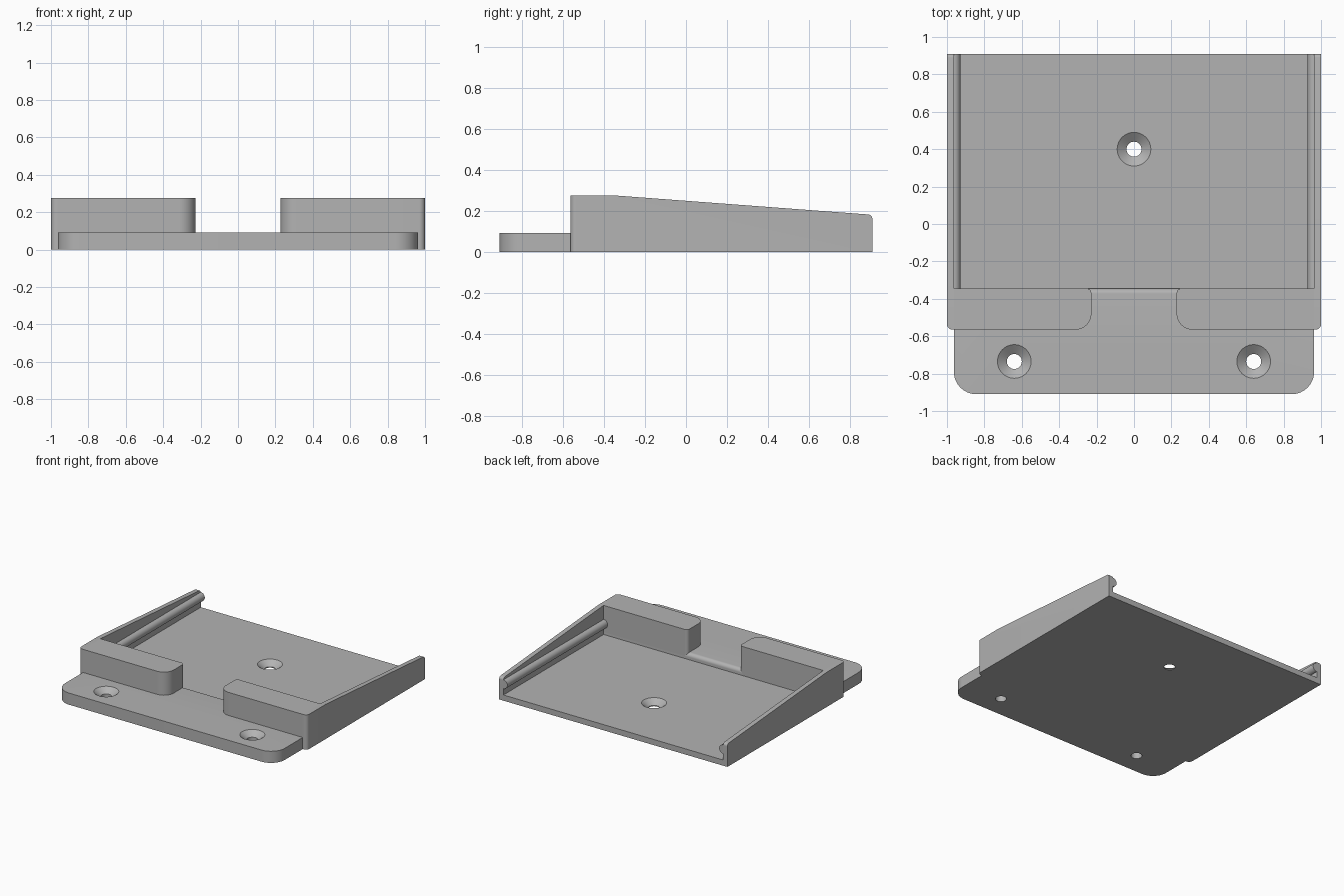
import bpy, bmesh, math
from mathutils import Vector

cube = bpy.data.objects.get("Cube")
if cube:
    bpy.data.objects.remove(cube, do_unlink=True)

grey = bpy.data.materials.new("plain grey")
grey.use_nodes = True
grey.diffuse_color = (0.45, 0.45, 0.45, 1)
grey.node_tree.nodes["Principled BSDF"].inputs["Base Color"].default_value = (0.45, 0.45, 0.45, 1)

BACK, POCKET, STEP, FRONT = 0.91, -0.345, -0.565, -0.91
INNER, FLOOR, FLANGE, TOP = 0.963, 0.045, 0.092, 0.275


def rounded(corners, steps=10):
    """Outline from (u, v, radius) corners, with right-angle-like corners rounded."""
    out = []
    for i, (u, v, r) in enumerate(corners):
        p = Vector((u, v))
        if r == 0:
            out.append(p)
            continue
        a = (Vector(corners[i - 1][:2]) - p).normalized()
        b = (Vector(corners[(i + 1) % len(corners)][:2]) - p).normalized()
        half = a.angle(b) / 2
        centre = p + (a + b).normalized() * r / math.sin(half)
        start = p + a * r / math.tan(half) - centre
        end = p + b * r / math.tan(half) - centre
        for k in range(steps + 1):
            out.append(centre + start.lerp(end, k / steps).normalized() * r)
    return out


def prism(name, outline, axis, lo, hi, bevel_rule=None, radius=0):
    """Extrude an outline along an axis; optionally round the edges a rule picks."""
    place = {"x": lambda u, v, w: (w, u, v),
             "y": lambda u, v, w: (u, w, v),
             "z": lambda u, v, w: (u, v, w)}[axis]
    bm = bmesh.new()
    rings = [[bm.verts.new(place(p[0], p[1], w)) for p in outline] for w in (lo, hi)]
    n = len(outline)
    bm.faces.new(rings[0])
    bm.faces.new(rings[1])
    for i in range(n):
        j = (i + 1) % n
        bm.faces.new((rings[0][i], rings[0][j], rings[1][j], rings[1][i]))
    bmesh.ops.recalc_face_normals(bm, faces=bm.faces)
    if bevel_rule:
        edges = [e for e in bm.edges if all(bevel_rule(v.co) for v in e.verts)]
        bmesh.ops.bevel(bm, geom=edges, offset=radius, segments=8, profile=0.5, affect="EDGES")
    mesh = bpy.data.meshes.new(name)
    bm.to_mesh(mesh)
    bm.free()
    mesh.materials.append(grey)
    obj = bpy.data.objects.new(name, mesh)
    bpy.context.collection.objects.link(obj)
    return obj


def activate(obj):
    bpy.ops.object.select_all(action="DESELECT")
    obj.select_set(True)
    bpy.context.view_layer.objects.active = obj


def countersink(obj, x, y, top):
    """Cut a screw hole with a conical seat."""
    bm = bmesh.new()
    rings = []
    for r, z in ((0.04, -0.1), (0.04, top - 0.038), (0.09, top), (0.09, top + 0.1)):
        rings.append([bm.verts.new((x + r * math.cos(k * math.tau / 48),
                                    y + r * math.sin(k * math.tau / 48), z)) for k in range(48)])
    for low, high in zip(rings, rings[1:]):
        for k in range(48):
            j = (k + 1) % 48
            bm.faces.new((low[k], low[j], high[j], high[k]))
    bm.faces.new(rings[0])
    bm.faces.new(rings[-1])
    bmesh.ops.recalc_face_normals(bm, faces=bm.faces)
    mesh = bpy.data.meshes.new("hole_cutter")
    bm.to_mesh(mesh)
    bm.free()
    mesh.materials.append(grey)
    cutter = bpy.data.objects.new("hole_cutter", mesh)
    cutter.hide_render = True
    bpy.context.collection.objects.link(cutter)
    mod = obj.modifiers.new("hole", "BOOLEAN")
    mod.operation = "DIFFERENCE"
    mod.solver = "EXACT"
    mod.object = cutter
    activate(obj)
    bpy.ops.object.modifier_apply(modifier=mod.name)
    bpy.data.objects.remove(cutter, do_unlink=True)


# Tray floor with its central screw hole
floor = prism("tray_floor", [(-INNER, POCKET), (INNER, POCKET), (INNER, BACK), (-INNER, BACK)],
              "z", 0, FLOOR)
countersink(floor, 0, 0.4, FLOOR)
parts = [floor]

# Front mounting flange, rounded at the front corners and along the lip to the tray
flange = prism("front_flange",
               rounded([(-INNER, FRONT, 0.12), (INNER, FRONT, 0.12),
                        (INNER, POCKET, 0), (-INNER, POCKET, 0)]),
               "z", 0, FLANGE,
               lambda co: co.z > FLANGE - 0.001 and co.y > POCKET - 0.001, 0.028)
for x in (-0.64, 0.64):
    countersink(flange, x, -0.735, FLANGE)
parts.append(flange)

for side, s in (("left", 1), ("right", -1)):
    # Stop block beside the finger gap
    parts.append(prism(side + "_stop_block",
                       rounded([(s * 0.228, STEP, 0.085), (s * INNER, STEP, 0),
                                (s * INNER, POCKET, 0), (s * 0.228, POCKET, 0.025)]),
                       "z", 0.02, TOP))
    # Sloping side wall with a rounded outer front edge
    parts.append(prism(side + "_side_wall",
                       rounded([(STEP, 0, 0), (BACK, 0, 0), (BACK, 0.182, 0.022),
                                (-0.33, TOP, 0), (STEP, TOP, 0)]),
                       "x", s * INNER, s * 1.0,
                       lambda co: abs(co.x) > 0.999 and co.y < STEP + 0.001, 0.03))
    # Half-round retaining rail along the inside of the wall
    arc = [math.pi * (k / 16 - 0.5) for k in range(17)]
    parts.append(prism(side + "_retaining_rail",
                       [(s * (INNER - 0.035 * math.cos(a)), 0.13 + 0.035 * math.sin(a)) for a in arc],
                       "y", POCKET, BACK))

for part in parts:
    activate(part)
    bpy.ops.object.shade_smooth_by_angle(angle=math.radians(30))
